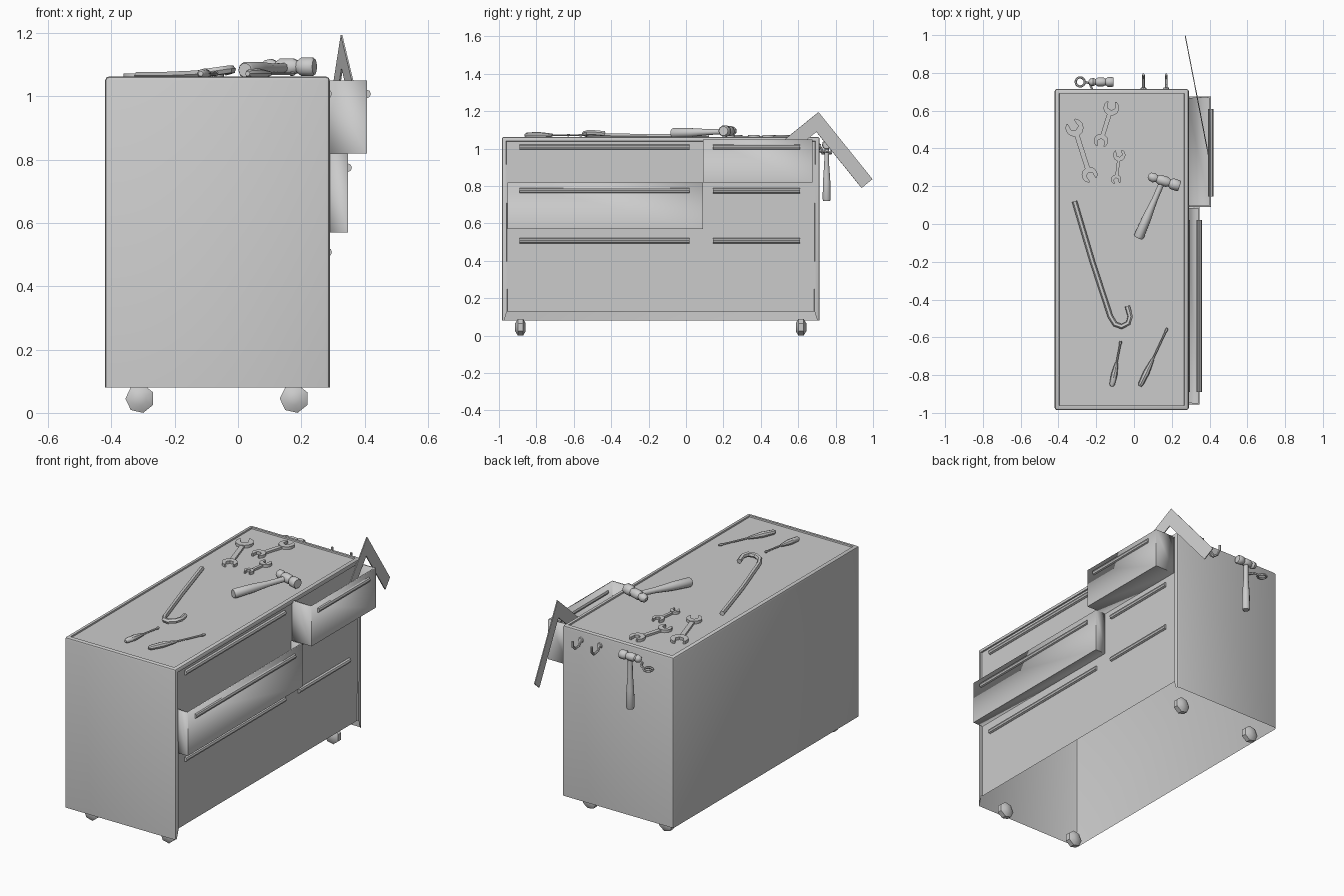
import bpy, bmesh, math
from mathutils import Vector, Matrix

if "Cube" in bpy.data.objects:
    bpy.data.objects.remove(bpy.data.objects["Cube"])


def finish(name, bm, smooth=True):
    bmesh.ops.recalc_face_normals(bm, faces=bm.faces)
    me = bpy.data.meshes.new(name)
    bm.to_mesh(me)
    bm.free()
    ob = bpy.data.objects.new(name, me)
    bpy.context.collection.objects.link(ob)
    bpy.ops.object.select_all(action='DESELECT')
    ob.select_set(True)
    bpy.context.view_layer.objects.active = ob
    if smooth:
        bpy.ops.object.shade_smooth_by_angle(angle=math.radians(40))
    return ob


def box(lo, hi):
    bm = bmesh.new()
    bmesh.ops.create_cube(bm, size=1)
    for v in bm.verts:
        v.co = [lo[i] if v.co[i] < 0 else hi[i] for i in range(3)]
    bm.normal_update()
    return bm


def drop(bm, axis, sign):
    bm.normal_update()
    bad = [f for f in bm.faces if f.normal[axis] * sign > 0.99]
    bmesh.ops.delete(bm, geom=bad, context='FACES')


def prism(name, pts, offset):
    bm = bmesh.new()
    base = bm.faces.new([bm.verts.new(p) for p in pts])
    ext = bmesh.ops.extrude_face_region(bm, geom=[base], use_keep_orig=True)
    bmesh.ops.translate(bm, vec=offset, verts=[v for v in ext['geom'] if isinstance(v, bmesh.types.BMVert)])
    return finish(name, bm)


def lathe(name, p0, p1, profile, n=10):
    """Round part along p0-p1; profile is (fraction, radius)."""
    p0, p1 = Vector(p0), Vector(p1)
    q = (p1 - p0).to_track_quat('Z', 'Y')
    bm = bmesh.new()
    rings = []
    for t, r in profile:
        c = p0.lerp(p1, t)
        rings.append([bm.verts.new(c + q @ Vector((r * math.cos(2 * math.pi * k / n),
                     r * math.sin(2 * math.pi * k / n), 0))) for k in range(n)])
    for a, b in zip(rings, rings[1:]):
        for k in range(n):
            bm.faces.new((a[k], a[(k + 1) % n], b[(k + 1) % n], b[k]))
    bm.faces.new(rings[0])
    bm.faces.new(rings[-1])
    return finish(name, bm)


def tube(name, pts, r, res=1):
    cu = bpy.data.curves.new(name, 'CURVE')
    cu.dimensions = '3D'
    cu.bevel_depth = r
    cu.bevel_resolution = res
    cu.use_fill_caps = True
    sp = cu.splines.new('POLY')
    sp.points.add(len(pts) - 1)
    for p, co in zip(sp.points, pts):
        p.co = (*co, 1)
    ob = bpy.data.objects.new(name, cu)
    bpy.context.collection.objects.link(ob)
    bpy.ops.object.select_all(action='DESELECT')
    ob.select_set(True)
    bpy.context.view_layer.objects.active = ob
    bpy.ops.object.convert(target='MESH')
    bpy.ops.object.shade_smooth_by_angle(angle=math.radians(40))


# cabinet shell: open underneath, recessed top and drawer side
bm = box((-0.42, -0.985, 0.08), (0.29, 0.715, 1.063))
drop(bm, 2, -1)
edges = [e for e in bm.edges if not e.is_boundary]
bmesh.ops.bevel(bm, geom=edges, offset=0.012, segments=2, profile=0.5, affect='EDGES')
for axis in (0, 2):
    bm.normal_update()
    face = max((f for f in bm.faces if f.normal[axis] > 0.99), key=lambda f: f.calc_area())
    bmesh.ops.inset_region(bm, faces=[face], thickness=0.016, depth=0)
    if axis == 0:
        for v in face.verts:
            v.co.z = max(v.co.z, 0.13)
    bmesh.ops.inset_region(bm, faces=[face], thickness=0.002, depth=-0.008)
finish("cabinet_body", bm)

# pulled-out open drawers
for name, y0, y1, z0, z1, x1 in (("upper_right_drawer", 0.09, 0.675, 0.82, 1.05, 0.408),
                                 ("middle_left_drawer", -0.955, 0.09, 0.57, 0.82, 0.348)):
    bm = box((0.278, y0, z0), (x1, y1, z1))
    drop(bm, 2, 1)
    drop(bm, 0, -1)
    ob = finish(name, bm)
    mod = ob.modifiers.new("wall", 'SOLIDIFY')
    mod.thickness = 0.01
    mod.offset = -1

# drawer handles, on closed or open fronts
for row, z in enumerate((1.008, 0.775, 0.508)):
    for col, (y0, y1) in enumerate(((-0.89, 0.02), (0.145, 0.61))):
        x = {(0, 1): 0.406, (1, 0): 0.346}.get((row, col), 0.283)
        lathe(f"handle_{row}_{col}", (x, y0, z), (x, y1, z), [(0, 0.014), (1, 0.014)], 8)

# caster wheels
for i, x in enumerate((-0.31, 0.178)):
    for j, y in enumerate((-0.885, 0.615)):
        lathe(f"caster_{i}_{j}", (x, y - 0.028, 0.045), (x, y + 0.028, 0.045),
              [(0, 0.022), (0.25, 0.046), (0.75, 0.046), (1, 0.022)], 7)


# open-ended wrenches
def wrench(name, a, b, ra, rb, w):
    a, b = Vector((*a, 1.056)), Vector((*b, 1.056))
    d = (b - a).normalized()
    side = Vector((-d.y, d.x, 0)) * w
    prism(name + "_shank", [a + side + d * ra * .6, b + side - d * rb * .6,
                            b - side - d * rb * .6, a - side + d * ra * .6], (0, 0, 0.012))
    for tag, c, r, out in (("_jaw_a", a, ra, -d), ("_jaw_b", b, rb, d)):
        pts = [(r * math.cos(math.radians(t)), r * math.sin(math.radians(t))) for t in range(40, 321, 28)]
        pts += [(.77 * r, -.42 * r), (-.05 * r, -.45 * r), (-.32 * r, 0), (-.05 * r, .45 * r), (.77 * r, .42 * r)]
        m = Matrix.Translation(c) @ Matrix.Rotation(math.atan2(out.y, out.x) + 0.25, 4, 'Z')
        prism(name + tag, [m @ Vector((x, y, 0)) for x, y in pts], (0, 0, 0.016))


wrench("large_wrench", (-0.315, 0.51), (-0.235, 0.26), 0.048, 0.042, 0.013)
wrench("medium_wrench", (-0.12, 0.615), (-0.175, 0.44), 0.042, 0.038, 0.012)
wrench("small_wrench", (-0.078, 0.365), (-0.094, 0.235), 0.033, 0.027, 0.008)


# ball-peen hammers
def hammer(name, grip, eye, peen, face, s):
    lathe(name + "_handle", grip, eye,
          [(0, 0.022 * s), (0.03, 0.027 * s), (0.35, 0.024 * s), (0.65, 0.016 * s), (1, 0.015 * s)])
    lathe(name + "_head", peen, face,
          [(0, 0.008 * s), (0.06, 0.021 * s), (0.18, 0.026 * s), (0.28, 0.018 * s), (0.36, 0.027 * s),
           (0.6, 0.027 * s), (0.68, 0.02 * s), (0.76, 0.03 * s), (0.96, 0.03 * s), (1, 0.025 * s)])


hammer("bench_hammer", (0.022, -0.075, 1.083), (0.155, 0.235, 1.092),
       (0.075, 0.255, 1.094), (0.242, 0.2, 1.094), 1.0)
hammer("hanging_hammer", (-0.17, 0.752, 0.72), (-0.17, 0.752, 1.03),
       (-0.24, 0.752, 1.02), (-0.108, 0.752, 1.02), 0.85)

# pry bar with hooked end
tube("pry_bar", [(-0.315, 0.12, 1.066), (-0.22, -0.2, 1.066), (-0.125, -0.49, 1.07), (-0.1, -0.53, 1.075),
                 (-0.065, -0.543, 1.08), (-0.03, -0.525, 1.085), (-0.02, -0.49, 1.085), (-0.035, -0.435, 1.08)], 0.014)

# screwdrivers
for name, a, m, b in (("short_screwdriver", (-0.118, -0.86), (-0.092, -0.735), (-0.07, -0.62)),
                      ("long_screwdriver", (0.03, -0.86), (0.1, -0.715), (0.177, -0.55))):
    a, m, b = ((*p, 1.072) for p in (a, m, b))
    lathe(name + "_grip", a, m, [(0, 0.008), (0.08, 0.014), (0.5, 0.017), (0.8, 0.012), (1, 0.008)], 8)
    lathe(name + "_blade", m, b, [(0, 0.005), (0.85, 0.005), (0.92, 0.008), (1, 0.005)], 6)

# carpenter square leaning out of the open drawer
apex, d1, d2, w = Vector((0.708, 1.195)), Vector((0.627, -0.779)), Vector((-0.779, -0.627)), 0.075
flat = [apex, apex + d1 * 0.46, apex + d1 * 0.46 + d2 * w, apex + (d1 + d2) * w,
        apex + d2 * 0.48 + d1 * w, apex + d2 * 0.48]
prism("carpenter_square", [(0.268 + (1 - p.x) * 0.194, p.x, p.y) for p in flat], (0.005, 0.001, 0))

# wall hooks, and ring holder on the back
for i, x in enumerate((0.05, 0.17)):
    tube(f"wall_hook_{i}", [(x, 0.71, 1.02), (x, 0.735, 0.985), (x, 0.77, 0.98), (x, 0.79, 1.0), (x, 0.79, 1.03)], 0.007)
    lathe(f"hook_plate_{i}", (x, 0.71, 1.01), (x, 0.722, 1.01), [(0, 0.018), (1, 0.014)], 8)
bpy.ops.mesh.primitive_torus_add(location=(-0.285, 0.752, 0.975), major_radius=0.024, minor_radius=0.006,
                                 major_segments=16, minor_segments=6)
bpy.context.object.name = "ring_holder"
tube("ring_arm", [(-0.26, 0.752, 0.975), (-0.235, 0.745, 0.98), (-0.22, 0.71, 0.985)], 0.006)
